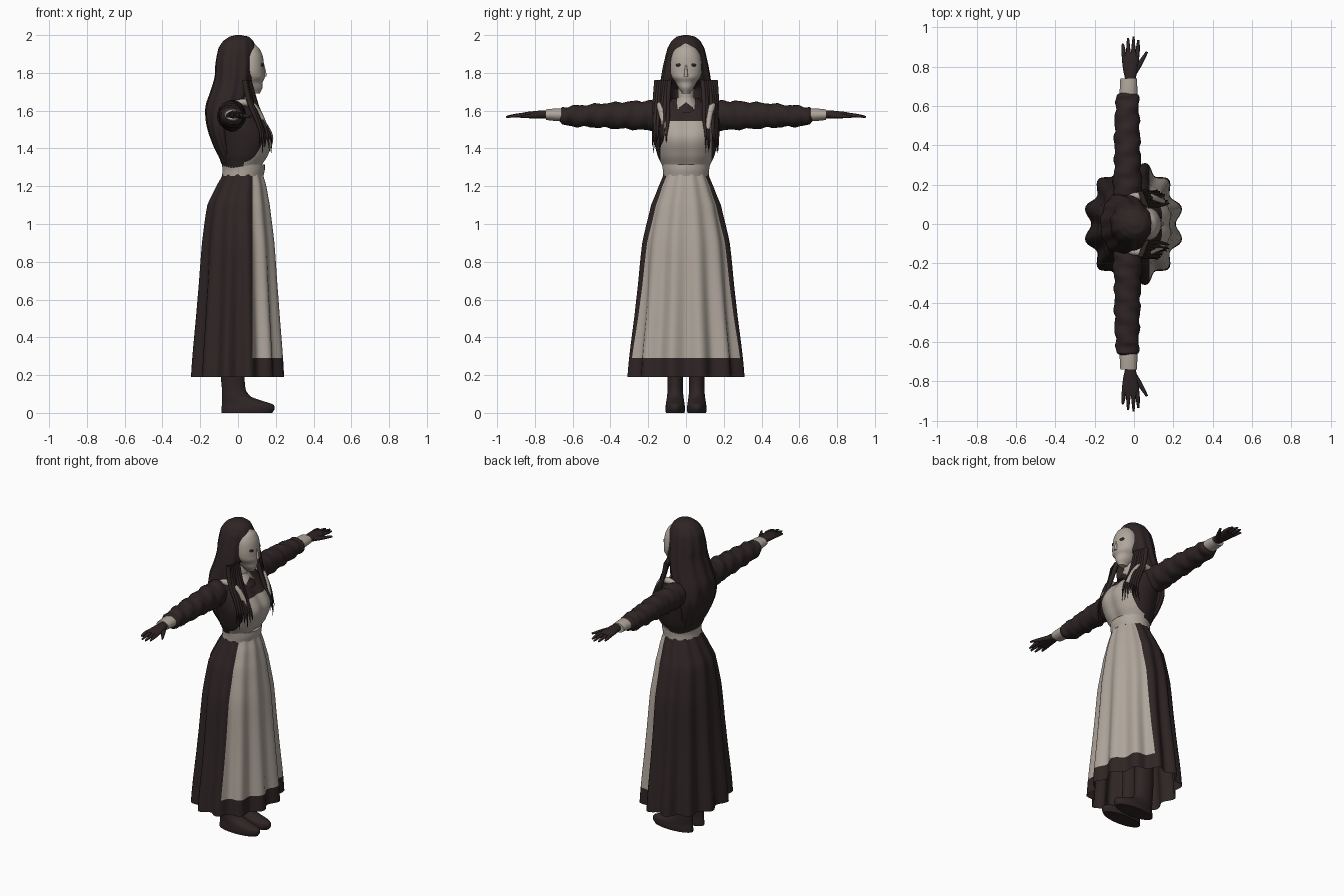
import bpy, bmesh, math, random
from mathutils import Vector

if "Cube" in bpy.data.objects:
    bpy.data.objects.remove(bpy.data.objects["Cube"])

random.seed(4)


def mat(name, rgb):
    m = bpy.data.materials.new(name)
    m.diffuse_color = (*rgb, 1)
    m.use_nodes = True
    m.node_tree.nodes["Principled BSDF"].inputs["Base Color"].default_value = m.diffuse_color
    return m


DARK = mat("dark cloth", (0.028, 0.018, 0.018))
LIGHT = mat("pale linen", (0.43, 0.38, 0.33))


def smooth(ob, angle=50):
    bpy.ops.object.select_all(action='DESELECT')
    ob.select_set(True)
    bpy.context.view_layer.objects.active = ob
    bpy.ops.object.shade_smooth_by_angle(angle=math.radians(angle))


def resample(rings, steps):
    """Catmull-Rom between the rings, linear along the axis."""
    out = []
    for i in range(len(rings) - 1):
        p = [rings[max(0, min(len(rings) - 1, i + k))] for k in (-1, 0, 1, 2)]
        for s in range(steps):
            t = s / steps
            row = [p[1][0] + (p[2][0] - p[1][0]) * t]
            for a, b, c, d in list(zip(*p))[1:]:
                row.append(0.5 * (2 * b + (c - a) * t + (2 * a - 5 * b + 4 * c - d) * t * t
                                  + (3 * b - a - 3 * c + d) * t ** 3))
            out.append(row)
    return out + [list(rings[-1])]


def loft(name, rings, mats, axis='z', n=40, steps=5, wave=None, bend=None,
         caps=True, rule=None, cuts=()):
    """rings: (position, a min, a max, b min, b max), or a half width for b."""
    rings = [r if len(r) == 5 else (r[0], r[1], r[2], -r[3], r[3]) for r in rings]
    bm = bmesh.new()
    loops = []
    for t, a0, a1, b0, b1 in resample(rings, steps):
        loop = []
        for k in range(n):
            th = 2 * math.pi * (k + 0.5) / n
            w = wave(t, th) if wave else 0
            a = (a0 + a1) / 2 + ((a1 - a0) / 2 + w) * math.cos(th)
            b = (b0 + b1) / 2 + ((b1 - b0) / 2 + w) * math.sin(th)
            co = Vector((a, b, t) if axis == 'z' else (a, t, b))
            loop.append(bm.verts.new(bend(co) if bend else co))
        loops.append(loop)
    for l0, l1 in zip(loops, loops[1:]):
        for k in range(n):
            j = (k + 1) % n
            bm.faces.new((l0[k], l0[j], l1[j], l1[k]))
    if caps:
        bm.faces.new(loops[0])
        bm.faces.new(loops[-1])
    for co, no in cuts:
        bmesh.ops.bisect_plane(bm, geom=bm.verts[:] + bm.edges[:] + bm.faces[:],
                               plane_co=co, plane_no=no)
    bmesh.ops.recalc_face_normals(bm, faces=bm.faces[:])
    if rule:
        for f in bm.faces:
            f.material_index = int(rule(f.calc_center_median()))
    me = bpy.data.meshes.new(name)
    bm.to_mesh(me)
    bm.free()
    for m in mats:
        me.materials.append(m)
    ob = bpy.data.objects.new(name, me)
    bpy.context.collection.objects.link(ob)
    smooth(ob)
    return ob


def tube(name, pts, radii, m, res=3):
    cu = bpy.data.curves.new(name, 'CURVE')
    cu.dimensions = '3D'
    cu.bevel_depth = 1
    cu.bevel_resolution = res
    cu.use_fill_caps = True
    cu.resolution_u = 5
    sp = cu.splines.new('NURBS')
    sp.points.add(len(pts) - 1)
    sp.use_endpoint_u = True
    sp.order_u = 3
    for p, co, r in zip(sp.points, pts, radii):
        p.co = (*co, 1)
        p.radius = r
    cu.materials.append(m)
    ob = bpy.data.objects.new(name, cu)
    bpy.context.collection.objects.link(ob)
    bpy.ops.object.select_all(action='DESELECT')
    ob.select_set(True)
    bpy.context.view_layer.objects.active = ob
    bpy.ops.object.convert(target='MESH')
    smooth(bpy.context.object)


# Skirt with scalloped pleats, apron coloured on the front
def pleats(z, th):
    k = max(0, (1.25 - z) / 1.06)
    return -(0.003 + 0.017 * k) * math.cos(12 * th)


loft("skirt", [(0.19, -.237, .232, .30), (0.6, -.208, .208, .258), (0.9, -.188, .19, .23),
               (1.1, -.162, .168, .185), (1.2, -.115, .15, .145), (1.28, -.075, .13, .115)],
     [DARK, LIGHT], n=120, wave=pleats, caps=False,
     cuts=[((.078, 0, 0), (1, 0, 0)), ((0, 0, .29), (0, 0, 1))],
     rule=lambda c: c.x > .078 and c.z > .29)
loft("waistband", [(1.255, -.085, .135, .122), (1.285, -.082, .142, .123),
                   (1.315, -.085, .142, .126)], [LIGHT], steps=3)

# Bodice with the apron bib on the chest
loft("bodice", [(1.29, -.08, .125, .12), (1.36, -.1, .165, .15), (1.45, -.12, .195, .172),
                (1.52, -.125, .168, .18), (1.6, -.11, .105, .165), (1.665, -.06, .05, .07)],
     [DARK, LIGHT], n=80, steps=6,
     bend=lambda c: c - Vector((.014 * math.exp(-(c.y / .035) ** 2) if c.x > .05 else 0, 0, 0)),
     cuts=[((0, .135, 0), (0, 1, 0)), ((0, -.135, 0), (0, 1, 0)), ((0, 0, 1.545), (0, 0, 1))],
     rule=lambda c: c.x > .03 and abs(c.y) < .135 and c.z < 1.545)

# Neck and pointed collar
loft("neck", [(1.6, -.03, .07, .045), (1.76, -.02, .07, .042)], [LIGHT], n=24)
loft("collar", [(1.59, -.07, .115, .085), (1.63, -.05, .09, .065), (1.67, -.035, .075, .048)],
     [DARK, LIGHT], n=64, steps=8, rule=lambda c: c.z > 1.645 - .8 * min(abs(c.y), .06))


# Hair: one hollow-fronted mass down the back
def part_front(c):
    if c.x > -.02 and c.z < 1.77:
        k = min(1, (1.77 - c.z) / .05)
        c.x -= (c.x + .02) * k * math.exp(-(c.y / .085) ** 6)
    return c


loft("hair", [(2.0, -.015, .02, .015), (1.992, -.045, .055, .048), (1.97, -.078, .08, .075),
              (1.93, -.104, .095, .097), (1.85, -.118, .097, .115), (1.78, -.122, .092, .128),
              (1.7, -.145, .085, .14), (1.62, -.17, .055, .15), (1.52, -.163, -.01, .152),
              (1.42, -.13, -.02, .13), (1.32, -.085, -.01, .09)],
     [DARK], n=80, bend=part_front,
     wave=lambda z, th: .004 * math.cos(11 * th + 3 * z) * min(1, (2 - z) * 6))

# Face mask, nose and eyes
loft("face_mask", [(1.955, .04, .088, .022), (1.93, .02, .113, .055), (1.89, 0, .131, .076),
                   (1.84, 0, .138, .083), (1.80, 0, .14, .082), (1.775, 0, .142, .074),
                   (1.75, 0, .131, .056), (1.72, .02, .13, .04), (1.69, .05, .115, .02)],
     [LIGHT], n=48, steps=4)
tube("nose", [(.135, 0, 1.845), (.141, 0, 1.81), (.142, 0, 1.78)], (.004, .008, .011), LIGHT)
for s in (1, -1):
    bpy.ops.mesh.primitive_uv_sphere_add(segments=20, ring_count=10, radius=1,
                                         location=(.128, s * .042, 1.842),
                                         rotation=(0, 0, s * .5))
    eye = bpy.context.object
    eye.name = "eye"
    eye.scale = (.005, .015, .009)
    eye.data.materials.append(DARK)
    smooth(eye)


def wrinkles(y, th):
    return .004 * math.sin(abs(y) * 62 + 2 * th) + .002 * math.sin(abs(y) * 110 - th)


for s, side in ((1, "left"), (-1, "right")):
    def along(rows):
        return [(s * r[0], *r[1:]) for r in rows]

    # Sleeve, cuff and gloved hand
    loft(side + "_sleeve", along([(.09, -.08, .05, 1.50, 1.635), (.17, -.107, .042, 1.495, 1.652),
                                  (.3, -.1, .035, 1.502, 1.648), (.45, -.1, .03, 1.51, 1.638),
                                  (.6, -.094, .025, 1.517, 1.625), (.655, -.086, .022, 1.525, 1.618),
                                  (.672, -.065, .01, 1.55, 1.6)]),
         [DARK], axis='y', n=32, steps=8, wave=wrinkles)
    loft(side + "_cuff", along([(.66, -.074, .018, 1.543, 1.612), (.7, -.072, .017, 1.546, 1.611),
                                (.74, -.07, .015, 1.55, 1.607)]), [LIGHT], axis='y', n=24, steps=2)
    loft(side + "_palm", along([(.73, -.045, .008, 1.558, 1.602), (.78, -.055, .018, 1.558, 1.6),
                                (.84, -.062, .026, 1.56, 1.594), (.875, -.058, .022, 1.562, 1.588)]),
         [DARK], axis='y', n=20, steps=4)
    for x, tip in ((-.05, .915), (-.028, .945), (-.005, .952), (.015, .935)):
        dx = (x + .018) * .2
        tube(side + "_finger", [(x, s * .85, 1.577), (x + dx, s * .9, 1.576), (x + dx, s * tip, 1.567)],
             (.012, .011, .005), DARK, 2)
    tube(side + "_thumb", [(0, s * .77, 1.575), (.035, s * .82, 1.572), (.066, s * .875, 1.568)],
         (.016, .013, .006), DARK, 2)

    # Boot and leg
    cy = s * .057
    loft(side + "_boot", [(z, a, b, cy - h, cy + h) for z, a, b, h in (
        (0, -.088, .182, .05), (.02, -.088, .194, .052), (.045, -.086, .186, .05),
        (.065, -.085, .125, .047), (.085, -.085, .07, .044), (.12, -.085, .042, .041),
        (.2, -.092, .034, .042), (.5, -.09, .035, .047), (.9, -.1, .07, .055))],
         [DARK], n=32, steps=4)

    # Apron shoulder strap
    tube(side + "_strap", [(.15, s * .115, 1.5), (.12, s * .122, 1.57), (.075, s * .14, 1.635),
                           (.02, s * .145, 1.65), (-.07, s * .13, 1.62)],
         (.012, .018, .02, .02, .016), LIGHT)

    # Loose hair locks over the shoulder
    for i in range(7):
        j = random.uniform(-.012, .012)
        y = .088 + .011 * i
        tube(side + "_hair_lock",
             [(.06 - .004 * i, s * y, 1.76), (.085 - .006 * i, s * (y + .01), 1.66),
              (.135 - .006 * i + j, s * (y + .012 + j), 1.55),
              (.18 - .009 * i, s * (y + .02), 1.46),
              (.185 - .013 * i + j, s * (y + .022 + j), 1.37 + random.uniform(0, .06))],
             (.014, .014, .01, .006, .001), DARK, 2)
